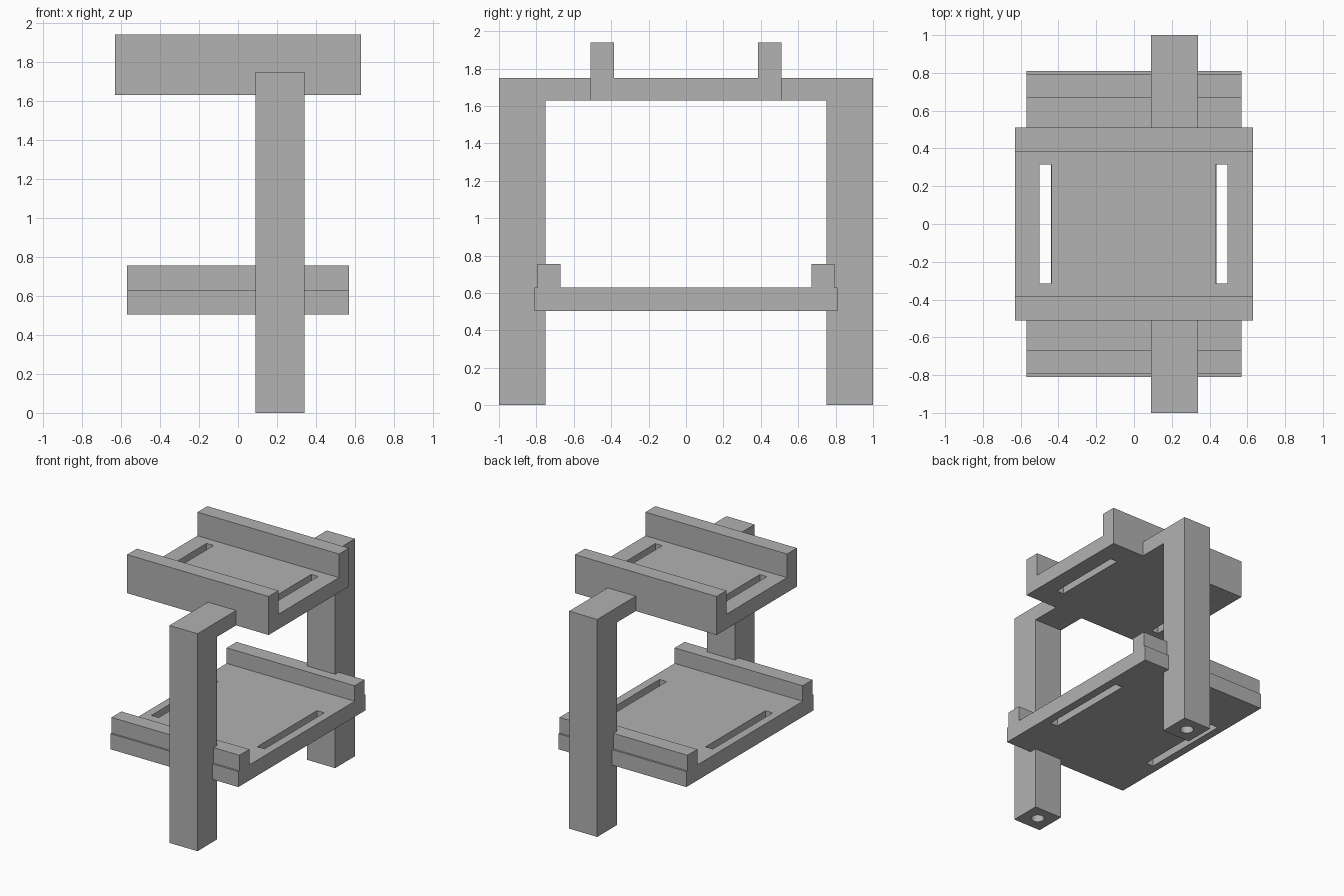
import bpy
import bmesh

cube = bpy.data.objects.get("Cube")
if cube:
    bpy.data.objects.remove(cube, do_unlink=True)

grey = bpy.data.materials.new("plain grey")
grey.use_nodes = True
colour = (0.445, 0.445, 0.445, 1)
grey.diffuse_color = colour
grey.node_tree.nodes["Principled BSDF"].inputs["Base Color"].default_value = colour


def add_object(name, bm):
    bmesh.ops.recalc_face_normals(bm, faces=bm.faces)
    mesh = bpy.data.meshes.new(name)
    bm.to_mesh(mesh)
    bm.free()
    mesh.materials.append(grey)
    obj = bpy.data.objects.new(name, mesh)
    bpy.context.collection.objects.link(obj)
    return obj


def extrude_profile(name, profile, x0, x1):
    """Extrude a (y, z) outline along x."""
    bm = bmesh.new()
    face = bm.faces.new([bm.verts.new((x0, y, z)) for y, z in profile])
    moved = bmesh.ops.extrude_face_region(bm, geom=[face])["geom"]
    verts = [v for v in moved if isinstance(v, bmesh.types.BMVert)]
    bmesh.ops.translate(bm, verts=verts, vec=(x1 - x0, 0, 0))
    return add_object(name, bm)


def cut(obj, cutter):
    cutter.hide_render = True
    mod = obj.modifiers.new("cut", "BOOLEAN")
    mod.operation = "DIFFERENCE"
    mod.solver = "EXACT"
    mod.object = cutter
    bpy.context.view_layer.objects.active = obj
    bpy.ops.object.modifier_apply(modifier=mod.name)
    bpy.data.objects.remove(cutter, do_unlink=True)


def tray(name, half_x, half_profile, slots, slot_y, z0, z1):
    """Channel-shaped tray with a through slot near each end."""
    mirrored = [(-y, z) for y, z in reversed(half_profile)]
    obj = extrude_profile(name, half_profile + mirrored, -half_x, half_x)
    for x0, x1 in slots:
        outline = [(-slot_y, z0 - 0.1), (slot_y, z0 - 0.1),
                   (slot_y, z1 + 0.1), (-slot_y, z1 + 0.1)]
        cut(obj, extrude_profile("slot_cutter", outline, x0, x1))


# Upper tray with tall side walls
tray("upper_tray", 0.63,
     [(0.51, 1.63), (0.51, 1.94), (0.385, 1.94), (0.385, 1.75)],
     [(-0.5, -0.437), (0.432, 0.494)], 0.315, 1.63, 1.75)

# Lower tray with low rails set slightly in from its edges
tray("lower_tray", 0.57,
     [(0.81, 0.505), (0.81, 0.63), (0.795, 0.63), (0.795, 0.755),
      (0.67, 0.755), (0.67, 0.63)],
     [(-0.505, -0.44), (0.437, 0.502)], 0.38, 0.505, 0.63)

# Legs, each with an arm to the upper tray and a round hole in its foot
for name, side in (("front_leg", -1), ("back_leg", 1)):
    outline = [(1, 0), (1, 1.75), (0.51, 1.75), (0.51, 1.63), (0.75, 1.63), (0.75, 0)]
    leg = extrude_profile(name, [(side * y, z) for y, z in outline], 0.09, 0.34)
    bm = bmesh.new()
    bmesh.ops.create_cone(bm, cap_ends=True, segments=32,
                          radius1=0.05, radius2=0.05, depth=0.5)
    bmesh.ops.translate(bm, verts=bm.verts, vec=(0.215, side * 0.875, 0))
    cut(leg, add_object("hole_cutter", bm))
